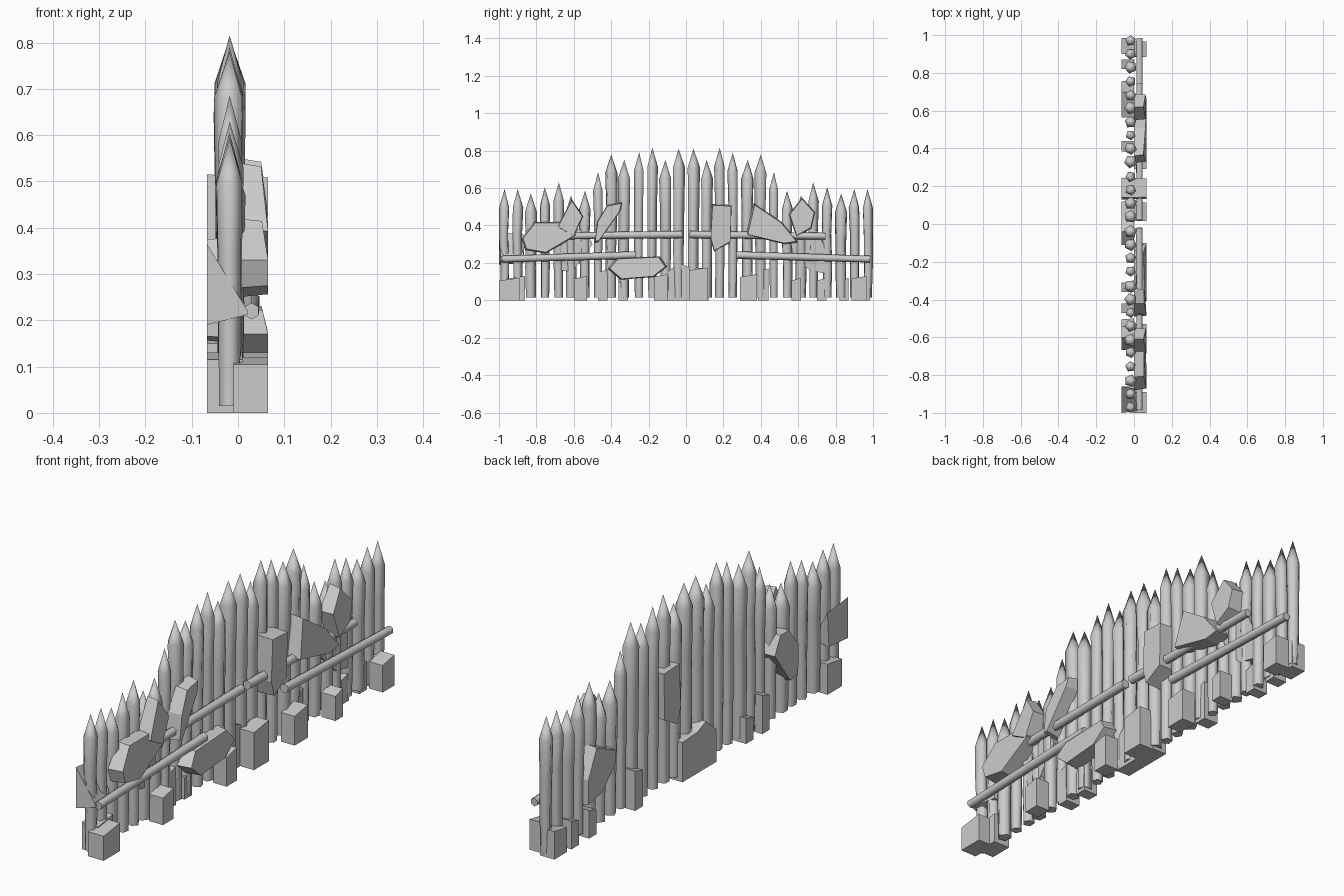
import bpy, bmesh, math, random
from mathutils import Vector, Matrix

if "Cube" in bpy.data.objects:
    bpy.data.objects.remove(bpy.data.objects["Cube"])
random.seed(4)


def make(name, bm):
    bmesh.ops.recalc_face_normals(bm, faces=bm.faces)
    me = bpy.data.meshes.new(name)
    bm.to_mesh(me)
    bm.free()
    ob = bpy.data.objects.new(name, me)
    bpy.context.collection.objects.link(ob)
    return ob


def bridge(bm, a, b):
    n = len(a)
    for i in range(n):
        bm.faces.new((a[i], a[(i + 1) % n], b[(i + 1) % n], b[i]))


def stake(name, y, top, r, phase):
    # five-sided pole with a slight wobble and a pointed tip
    bm = bmesh.new()
    rings = []
    shoulder = top - 0.10
    for t, k in ((0, 0.84), (0.35, 0.9), (0.7, 0.94), (1, 1.04)):
        z = 0.015 + (shoulder - 0.015) * t
        dy = random.uniform(-0.004, 0.004) if 0 < t < 1 else 0
        rings.append([bm.verts.new((-0.018 + r * k * math.cos(phase + i * math.tau / 5),
                                    y + dy + r * k * math.sin(phase + i * math.tau / 5), z))
                      for i in range(5)])
    for a, b in zip(rings, rings[1:]):
        bridge(bm, a, b)
    tip = bm.verts.new((-0.018, y, top))
    for i in range(5):
        bm.faces.new((rings[-1][i], rings[-1][(i + 1) % 5], tip))
    bm.faces.new(rings[0][::-1])
    return make(name, bm)


def rail(name, p, q, r):
    # six-sided crossbar between two points
    p, q = Vector(p), Vector(q)
    bm = bmesh.new()
    m = Matrix.Translation((p + q) / 2) @ (q - p).to_track_quat('Z', 'Y').to_matrix().to_4x4()
    bmesh.ops.create_cone(bm, cap_ends=True, segments=6, radius1=r, radius2=r * 0.9,
                          depth=(q - p).length, matrix=m)
    return make(name, bm)


def slab(name, pts, x_in, x_out, shrink=0.9, slope=0.0):
    # stone chunk: (y, z) outline extruded along x, narrower on its outer face
    bm = bmesh.new()
    cy = sum(p[0] for p in pts) / len(pts)
    cz = sum(p[1] for p in pts) / len(pts)
    h = max(abs(p[1] - cz) for p in pts)
    a = [bm.verts.new((x_in, y, z)) for y, z in pts]
    b = [bm.verts.new((x_out - math.copysign(slope, x_out) * max(0, (z - cz) / h),
                       cy + (y - cy) * shrink, cz + (z - cz) * shrink)) for y, z in pts]
    bridge(bm, a, b)
    bm.faces.new(a)
    bm.faces.new(b[::-1])
    return make(name, bm)


def block(name, y0, y1, h, x0, x1):
    # footing stone with a slightly slanted top
    return slab(name, [(y0, 0), (y1, 0), (y1, h), (y0, h - 0.015)], x0, x1, 1.0)


smooth = []
# stakes, mirrored about y = 0: (y, top, radius)
STAKES = [(.04, .81, .034), (.11, .75, .033), (.18, .815, .029), (.25, .79, .028),
          (.33, .75, .034), (.40, .78, .033), (.47, .685, .026), (.54, .585, .031),
          (.615, .56, .034), (.68, .63, .029), (.755, .605, .028), (.83, .57, .033),
          (.90, .595, .029), (.97, .595, .028)]
for i, (y, top, r) in enumerate(STAKES):
    for s, side in ((-1, "near"), (1, "far")):
        smooth.append(stake(f"stake_{side}_{i + 1}", s * y, top, r, random.uniform(0, 1.2)))

# crossbars
for s, side in ((-1, "near"), (1, "far")):
    smooth.append(rail(f"upper_rail_{side}", (.029, s * .02, .352), (.029, s * .745, .343), .02))
    smooth.append(rail(f"lower_rail_{side}", (.029, s * .27, .242), (.029, s * .985, .22), .02))

# stone shards on the +x side
FRONT = [
    [(-.69, .39), (-.61, .54), (-.55, .45), (-.60, .34)],
    [(-.88, .33), (-.81, .42), (-.63, .42), (-.58, .35), (-.75, .25), (-.86, .27)],
    [(-.49, .31), (-.475, .42), (-.42, .51), (-.34, .525), (-.35, .48), (-.47, .31)],
    [(-.42, .17), (-.37, .225), (-.14, .235), (-.10, .18), (-.17, .125), (-.35, .11)],
    [(.32, .35), (.36, .52), (.51, .42), (.60, .31), (.53, .30)],
    [(.55, .46), (.62, .55), (.69, .47), (.67, .385), (.59, .34)],
]
for i, pts in enumerate(FRONT):
    slab(f"front_shard_{i + 1}", pts, 0.0, 0.065, 0.93, 0.015)

# tall shard passing through the wall
slab("through_shard", [(.14, .515), (.245, .51), (.24, .31), (.15, .26), (.13, .33)],
     -.067, .065, .95)

# stone shards on the -x side
BACK = [
    [(.76, .14), (.76, .25), (.70, .375), (.56, .31), (.57, .25), (.66, .16)],
    [(-.50, .30), (-.54, .38), (-.60, .38), (-.67, .29), (-.665, .16), (-.61, .15)],
    [(-.86, .35), (-1.0, .365), (-1.0, .19), (-.87, .20)],
]
for i, pts in enumerate(BACK[:2]):
    slab(f"back_shard_{i + 1}", pts, 0.0, -0.067, 0.95)

# end shard, a wedge tapering into the wall
bm = bmesh.new()
outer = [bm.verts.new((-.067, y, z)) for y, z in BACK[2]]
inner = [bm.verts.new((x, y, z)) for x, y, z in
         ((0, -.87, .23), (.02, -.99, .222), (.02, -.99, .212), (0, -.87, .21))]
bridge(bm, outer, inner)
bm.faces.new(outer)
bm.faces.new(inner[::-1])
make("end_shard", bm)

# footing stones: (y0, y1, height, x0, x1)
BLOCKS = [(-1, -.89, .12, -.01, .065), (-.60, -.53, .13, 0, .065), (-.17, -.10, .14, 0, .065),
          (.015, .115, .175, -.01, .065), (.29, .38, .14, 0, .065), (.565, .615, .12, 0, .065),
          (.885, .965, .13, 0, .065), (-.96, -.86, .13, -.067, .01), (-.47, -.42, .165, -.067, 0),
          (-.36, -.31, .11, -.067, 0), (.385, .44, .17, -.067, 0), (.70, .75, .12, -.067, 0),
          (.82, .87, .12, -.067, 0), (.90, .985, .12, -.067, 0)]
for i, (y0, y1, h, x0, x1) in enumerate(BLOCKS):
    block(f"footing_stone_{i + 1}", y0, y1, h, x0, x1)
slab("back_base_slab", [(-.11, 0), (.12, 0), (.12, .17), (.02, .175), (-.04, .20), (-.11, .14)],
     0, -.067, 1.0)

# soften pole sides, keep caps and tips crisp
bpy.ops.object.select_all(action='DESELECT')
for ob in smooth:
    ob.select_set(True)
bpy.context.view_layer.objects.active = smooth[0]
bpy.ops.object.shade_smooth_by_angle(angle=math.radians(75))
